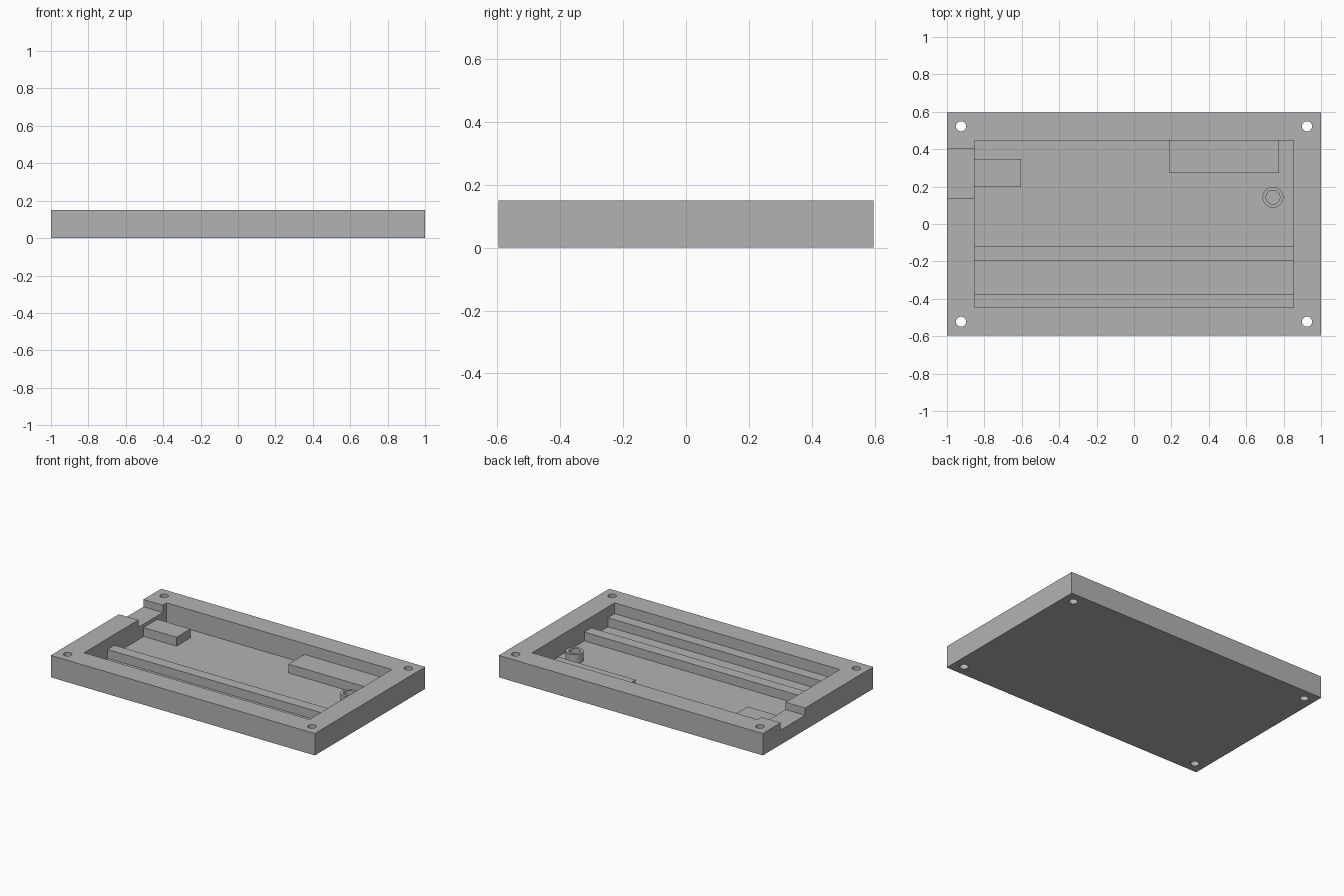
import bpy

if "Cube" in bpy.data.objects:
    bpy.data.objects.remove(bpy.data.objects["Cube"])

TOP, FLOOR, RIB = 0.15, 0.015, 0.076
CX, CY = 0.853, 0.447          # cavity half sizes

grey = bpy.data.materials.new("plain grey")
grey.diffuse_color = (0.45, 0.45, 0.45, 1)
grey.use_nodes = True
grey.node_tree.nodes["Principled BSDF"].inputs["Base Color"].default_value = grey.diffuse_color


def box(name, x0, x1, y0, y1, z0, z1):
    bpy.ops.mesh.primitive_cube_add(
        size=1, location=((x0 + x1) / 2, (y0 + y1) / 2, (z0 + z1) / 2))
    ob = bpy.context.object
    ob.name = name
    ob.scale = (x1 - x0, y1 - y0, z1 - z0)
    bpy.ops.object.transform_apply(location=False, rotation=False, scale=True)
    ob.data.materials.append(grey)
    return ob


def cylinder(name, x, y, r, z0, z1):
    bpy.ops.mesh.primitive_cylinder_add(
        vertices=40, radius=r, depth=z1 - z0, location=(x, y, (z0 + z1) / 2))
    ob = bpy.context.object
    ob.name = name
    ob.data.materials.append(grey)
    return ob


def cut(target, cutter):
    mod = target.modifiers.new("cut", 'BOOLEAN')
    mod.operation, mod.solver, mod.object = 'DIFFERENCE', 'EXACT', cutter
    bpy.ops.object.select_all(action='DESELECT')
    bpy.context.view_layer.objects.active = target
    target.select_set(True)
    bpy.ops.object.modifier_apply(modifier=mod.name)
    bpy.data.objects.remove(cutter)


def smooth(ob):
    bpy.ops.object.select_all(action='DESELECT')
    bpy.context.view_layer.objects.active = ob
    ob.select_set(True)
    bpy.ops.object.shade_smooth_by_angle()


# Tray: block with a cavity, a side channel and four corner screw holes
tray = box("tray", -1, 1, -0.597, 0.597, 0, TOP)
cut(tray, box("cavity_cutter", -CX, CX, -CY, CY, FLOOR, 0.3))
cut(tray, box("channel_cutter", -1.1, -0.8, 0.14, 0.405, 0.1, 0.3))
for sx in (-1, 1):
    for sy in (-1, 1):
        cut(tray, cylinder("hole_cutter", sx * 0.925, sy * 0.522, 0.027, -0.1, 0.3))
smooth(tray)

# Long ribs on the cavity floor
box("front_rib", -CX, CX, -CY, -0.373, FLOOR, RIB)
box("middle_rib", -CX, CX, -0.194, -0.118, FLOOR, RIB)

# Support blocks against the left and back walls
box("left_block", -CX, -0.604, 0.198, 0.347, FLOOR, RIB)
box("back_block", 0.19, 0.776, 0.274, CY, FLOOR, RIB)

# Hollow standoff
standoff = cylinder("standoff", 0.743, 0.143, 0.056, FLOOR, RIB)
cut(standoff, cylinder("bore_cutter", 0.743, 0.143, 0.037, -0.1, 0.3))
smooth(standoff)
